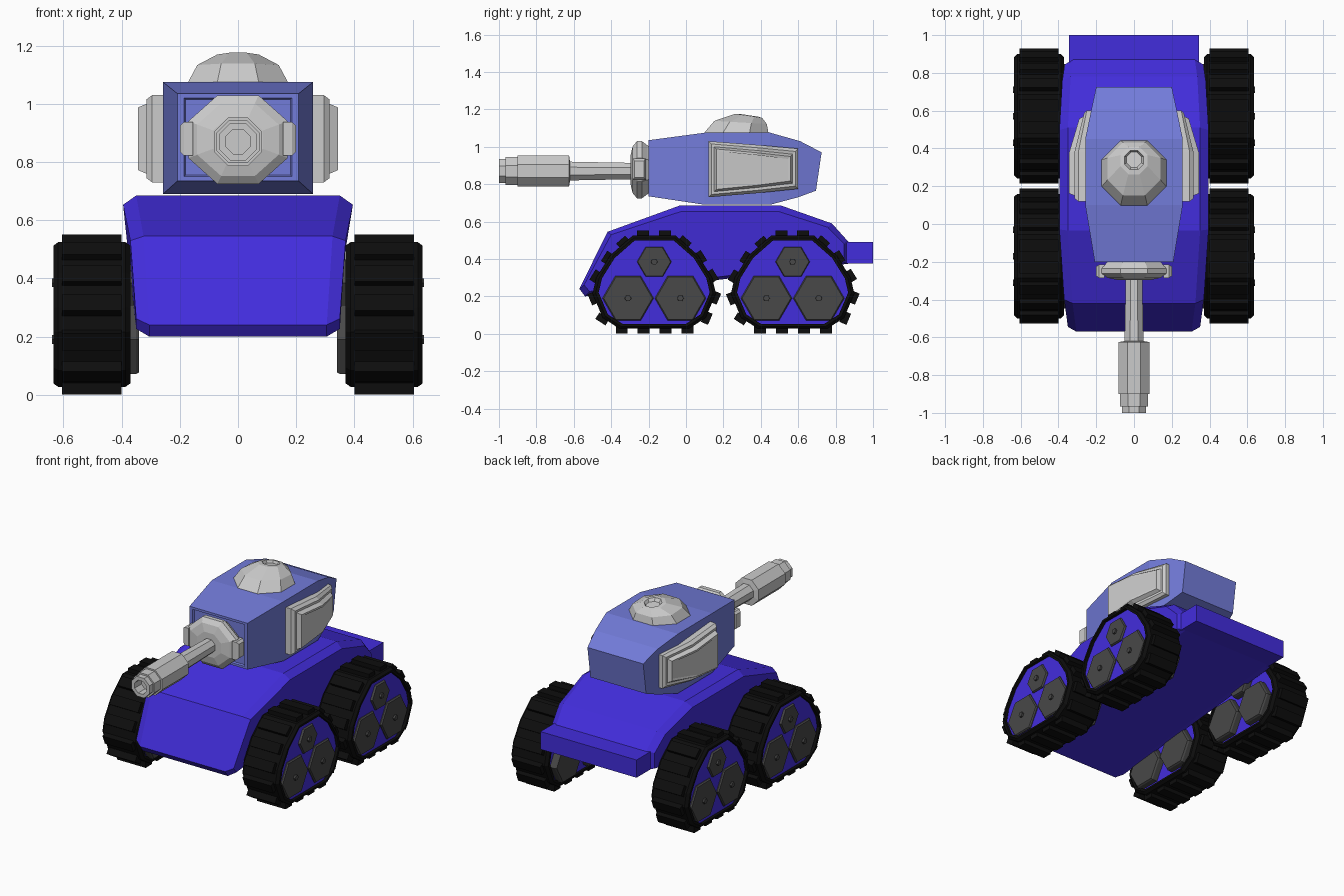
import bpy, bmesh
from math import pi, sin, cos, atan2, hypot
from mathutils import Vector

if "Cube" in bpy.data.objects:
    bpy.data.objects.remove(bpy.data.objects["Cube"])


def material(name, rgb):
    m = bpy.data.materials.new(name)
    m.diffuse_color = (*rgb, 1)
    m.use_nodes = True
    m.node_tree.nodes["Principled BSDF"].inputs["Base Color"].default_value = m.diffuse_color
    return m


BLUE = material("deep_blue", (0.055, 0.026, 0.72))
LIGHT = material("light_blue", (0.17, 0.2, 0.7))
BLACK = material("rubber_black", (0.004, 0.004, 0.004))
DARK = material("wheel_grey", (0.065, 0.065, 0.065))


def loft(name, rings, mat=None, mirror=False, loop=False):
    """Skin rings of equal point count; cap the ends, or loop back to the first."""
    bm = bmesh.new()
    vs = [[bm.verts.new(p) for p in r] for r in rings]
    n = len(rings[0])
    pairs = list(zip(vs, vs[1:])) + ([(vs[-1], vs[0])] if loop else [])
    for a, b in pairs:
        for i in range(n):
            j = (i + 1) % n
            bm.faces.new((a[i], a[j], b[j], b[i]))
    if not loop:
        bm.faces.new(vs[0])
        bm.faces.new(vs[-1])
    bmesh.ops.recalc_face_normals(bm, faces=bm.faces)
    me = bpy.data.meshes.new(name)
    bm.to_mesh(me)
    bm.free()
    ob = bpy.data.objects.new(name, me)
    bpy.context.collection.objects.link(ob)
    if mat:
        me.materials.append(mat)
    if mirror:
        ob.modifiers.new("mirror", 'MIRROR')
    return ob


def box(name, x, y, z, mat=None, mirror=False):
    return loft(name, [[(a, y[0], z[0]), (a, y[1], z[0]), (a, y[1], z[1]), (a, y[0], z[1])]
                       for a in x], mat, mirror)


def polygon(n, rx, ry, start):
    return [(rx * cos(start + 2 * pi * i / n), ry * sin(start + 2 * pi * i / n)) for i in range(n)]


# Hull: side profile (y, z, half width) with chamfered shoulders
hull = [(-.57, .24, .35), (-.42, .545, .37), (-.035, .685, .395), (.51, .685, .395),
        (.78, .59, .38), (.87, .49, .367), (.87, .375, .367), (-.54, .2, .35)]


def hull_side(s):
    return [(s * w, .15 + (y - .15) * .965, .42 + (z - .42) * .88) for y, z, w in hull]


def hull_top(s):
    return [(s * (w - .045), y, z) for y, z, w in hull]


loft("hull", [hull_side(-1), hull_top(-1), hull_top(1), hull_side(1)], BLUE)
box("rear_block", (-.345, .345), (.8, 1.0), (.375, .49), BLUE)

# Turret: rectangles along y (y bottom, y top, half width, z bottom, z top)
stations = [(-.19, -.19, .18, .755, 1.015), (-.2, -.2, .185, .75, 1.02), (-.2, -.2, .208, .735, 1.035),
            (.1, .1, .258, .69, 1.075), (.45, .45, .258, .69, 1.075),
            (.6, .61, .225, .73, 1.03), (.695, .725, .2, .765, .97)]
loft("turret", [[(-w, yb, zb), (w, yb, zb), (w, yt, zt), (-w, yt, zt)]
                for yb, yt, w, zb, zt in stations], LIGHT)


# Stepped side pods
def pod_ring(inset, xf, xm, xb):
    f, m, b = .12 + inset, .38, .6 - inset
    return [(xf, f, .73 + inset), (xm, m, .752 + inset), (xb, b, .775 + inset),
            (xb, b, .99 - inset), (xm, m, 1.01 - inset), (xf, f, 1.03 - inset)]


loft("side_pod", [pod_ring(0, .2, .2, .18), pod_ring(0, .295, .295, .25),
                  pod_ring(.015, .315, .315, .265), pod_ring(.03, .315, .315, .265),
                  pod_ring(.042, .343, .343, .29), pod_ring(.055, .343, .343, .29)], mirror=True)

# Cupola: octagonal dome leaning backwards (radius, centre y, z, slope)
dome = [(.175, .27, 1.06, 0), (.17, .27, 1.078, 0), (.14, .292, 1.13, -.06), (.072, .335, 1.165, -.15),
        (.05, .338, 1.168, -.15), (.04, .34, 1.15, -.15)]
loft("cupola", [[(x, cy + y, z + k * y) for x, y in polygon(8, r / cos(pi / 8), r / cos(pi / 8), pi / 8)]
                for r, cy, z, k in dome])

# Gun mount: flattened octagonal disc with two lugs
mount = [(-.17, .75), (-.205, .85), (-.235, 1), (-.262, 1), (-.285, .82), (-.297, .5)]
loft("gun_mount", [[(x * s, y, .877 + z * s) for x, z in polygon(8, .185, .165, pi / 8)]
                   for y, s in mount])
loft("mount_lug", [[(x, -.25 - d, .88 - h), (x, -.25 + d, .88 - h), (x, -.25 + d, .88 + h), (x, -.25 - d, .88 + h)]
                   for x, d, h in ((.155, .035, .058), (.185, .035, .058), (.2, .025, .045))], mirror=True)

# Gun barrel with stepped muzzle and open bore
barrel = [(-.25, .043), (-.62, .05), (-.625, .083), (-.9, .083), (-.9, .074), (-.965, .074),
          (-.965, .064), (-1, .064), (-1, .042), (-.93, .042)]
loft("gun_barrel", [[(x, y, .87 + z) for x, z in polygon(8, r / cos(pi / 8), r / cos(pi / 8), pi / 8)]
                    for y, r in barrel])

# Track outline (half), mirrored into a twelve-sided loop
half = [(.115, .525), (.235, .42), (.31, .3), (.33, .215), (.275, .085), (.185, .027)]
outline = half + [(-y, z) for y, z in reversed(half)]


def track_ring(x, c, s):
    return [(x, c + y * s, .27 + (z - .27) * s) for y, z in outline]


def along(t):
    """Point and direction at fraction t of the track outline."""
    segs = list(zip(outline, outline[1:] + outline[:1]))
    lens = [hypot(b[0] - a[0], b[1] - a[1]) for a, b in segs]
    d = t * sum(lens)
    for (a, b), l in zip(segs, lens):
        if d <= l:
            break
        d -= l
    u = Vector(((b[0] - a[0]) / l, (b[1] - a[1]) / l))
    return Vector(a) + u * d, u


for pos, c in (("front", -.17), ("rear", .57)):
    # Rubber band and blue core plate
    loft(pos + "_track", [track_ring(x, c, s) for x, s in
                          ((.37, .9), (.37, .95), (.387, 1), (.618, 1), (.635, .95), (.635, .9))],
         BLACK, True, True)
    loft(pos + "_core", [track_ring(.385, c, .92), track_ring(.615, c, .92)], BLUE, True)
    # Tread lugs
    for i in range(16):
        p, u = along((i + .5) / 16)
        n = Vector((-u.y, u.x))
        if n.dot(p - Vector((0, .27))) < 0:
            n = -n
        corners = [p + u * a + n * b for a, b in ((-.032, -.015), (.032, -.015), (.032, .026), (-.032, .026))]
        loft(f"{pos}_tread_{i}", [[(x, c + q.x, q.y) for q in corners] for x in (.4, .605)], BLACK, True)
    # Three six-sided wheels with hubs
    for k, (dy, z, r) in enumerate(((-.14, .19, .137), (.14, .19, .137), (0, .385, .092))):
        for part, rad, x0, x1 in (("wheel", r, .34, .628), ("hub", .018, .6, .64)):
            loft(f"{pos}_{part}_{k}",
                 [[(x, c + dy + a * s, z + b * s) for a, b in polygon(6, rad, rad, 0)]
                  for x, s in ((x0, .95), (x0 + .01, 1), (x1 - .008, 1), (x1, .95))], DARK, True)
